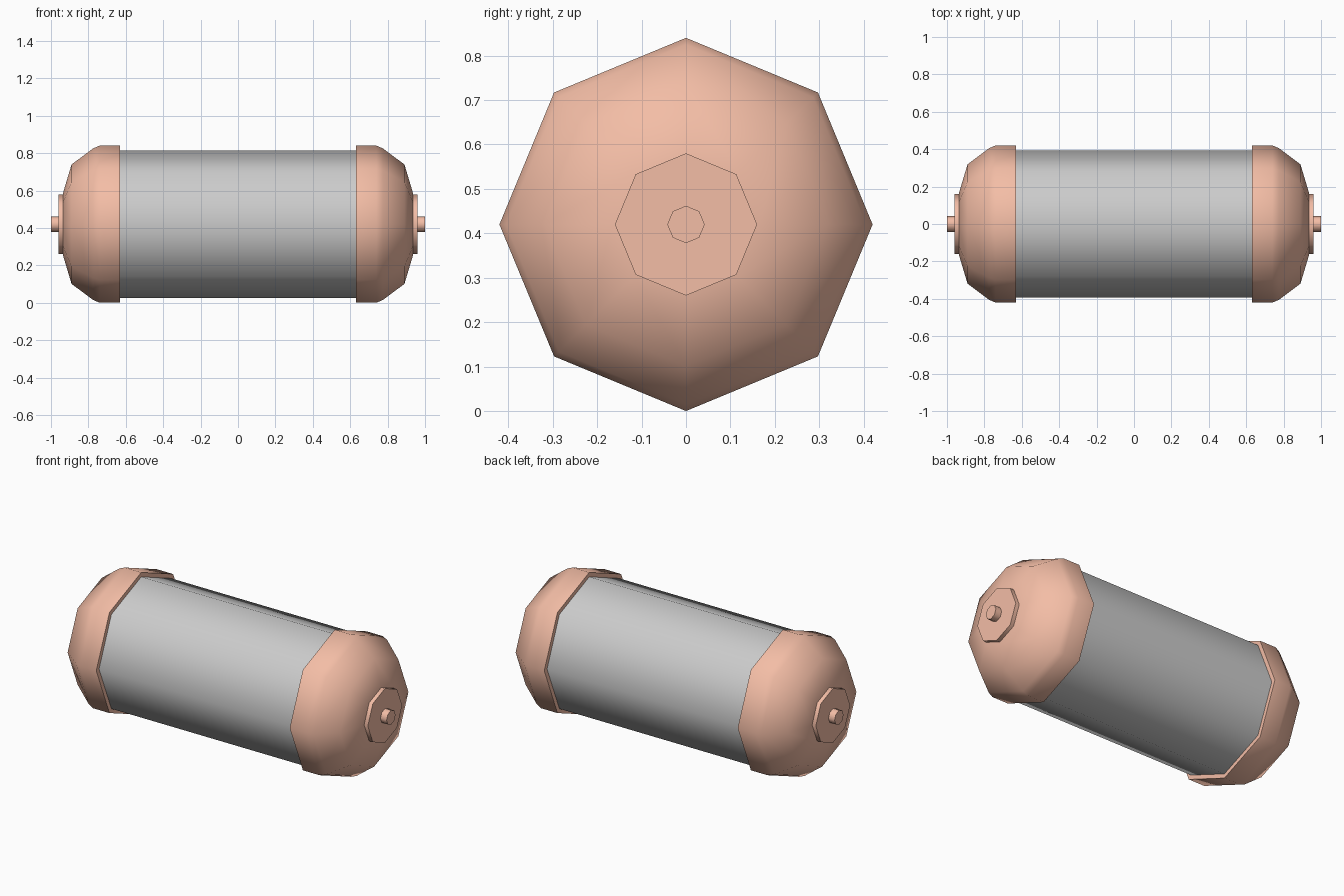
import bpy, bmesh, math

if "Cube" in bpy.data.objects:
    bpy.data.objects.remove(bpy.data.objects["Cube"])

SIDES, AXIS_Z = 8, 0.42

copper = bpy.data.materials.new("copper")
copper.diffuse_color = (0.9, 0.51, 0.38, 1)
copper.use_nodes = True
copper.node_tree.nodes["Principled BSDF"].inputs["Base Color"].default_value = copper.diffuse_color


def lathe(name, profile, angle, mat=None, mirror=False):
    """Spin (x, radius) rings around the x axis and close both ends."""
    bm = bmesh.new()
    rings = []
    for x, r in profile:
        rings.append([bm.verts.new((x, r * math.sin(a), r * math.cos(a)))
                      for a in (2 * math.pi * i / SIDES for i in range(SIDES))])
    for a, b in zip(rings, rings[1:]):
        for i in range(SIDES):
            j = (i + 1) % SIDES
            bm.faces.new((a[i], a[j], b[j], b[i]))
    bm.faces.new(rings[0])
    bm.faces.new(rings[-1])
    bmesh.ops.recalc_face_normals(bm, faces=bm.faces)
    me = bpy.data.meshes.new(name)
    bm.to_mesh(me)
    bm.free()
    ob = bpy.data.objects.new(name, me)
    bpy.context.collection.objects.link(ob)
    ob.location.z = AXIS_Z
    if mat:
        me.materials.append(mat)
    bpy.ops.object.select_all(action='DESELECT')
    bpy.context.view_layer.objects.active = ob
    ob.select_set(True)
    bpy.ops.object.shade_smooth_by_angle(angle=math.radians(angle))
    if mirror:
        ob.modifiers.new("other_end", 'MIRROR').use_mirror_merge = False
    return ob


# Grey octagonal barrel
lathe("barrel", [(-0.64, 0.394), (0.64, 0.394)], 60)

# Domed end caps
lathe("end_caps", [(0.632, 0.42), (0.74, 0.42), (0.775, 0.405),
                   (0.89, 0.319), (0.936, 0.165)], 60, copper, True)

# Flat contact discs
lathe("end_discs", [(0.93, 0.16), (0.96, 0.16)], 60, copper, True)

# Small terminal pins
lathe("end_pins", [(0.955, 0.042), (1.0, 0.042)], 60, copper, True)
